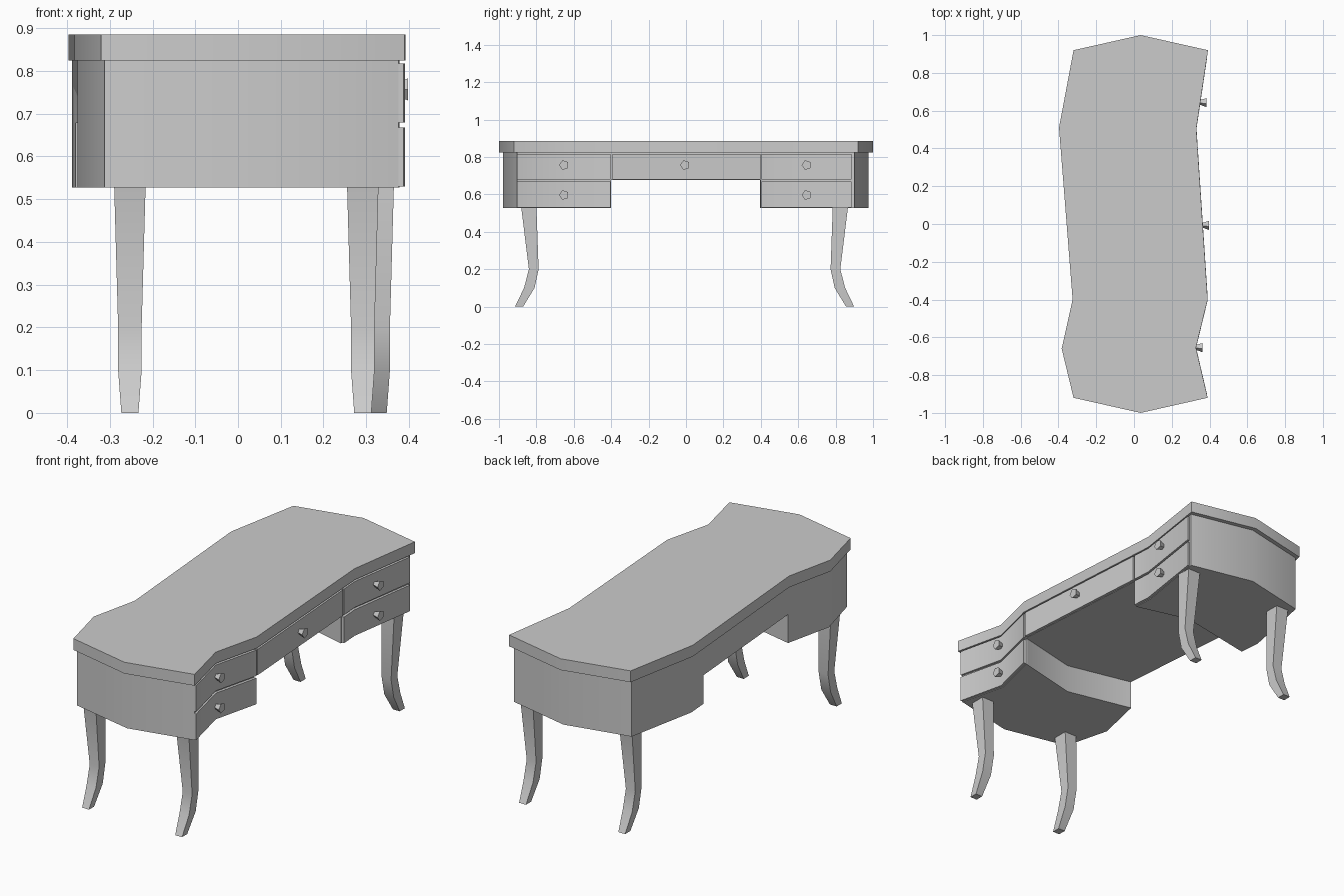
import bpy, bmesh, math
from mathutils import Matrix

if "Cube" in bpy.data.objects:
    bpy.data.objects.remove(bpy.data.objects["Cube"])

mat = bpy.data.materials.new("light_grey")
mat.diffuse_color = (0.6, 0.6, 0.6, 1)
mat.use_nodes = True
mat.node_tree.nodes["Principled BSDF"].inputs["Base Color"].default_value = mat.diffuse_color

# wavy drawer-side edge and wavy back edge, as (x, y)
FRONT = [(0.39, -0.92), (0.328, -0.655), (0.39, -0.40), (0.33, 0.505), (0.392, 0.92)]
BACK = [(-0.32, 0.92), (-0.397, 0.51), (-0.325, -0.40), (-0.383, -0.66), (-0.32, -0.92)]


def finish(name, bm):
    bmesh.ops.recalc_face_normals(bm, faces=bm.faces)
    me = bpy.data.meshes.new(name)
    bm.to_mesh(me)
    bm.free()
    me.materials.append(mat)
    ob = bpy.data.objects.new(name, me)
    bpy.context.collection.objects.link(ob)
    return ob


def smooth(ob):
    bpy.ops.object.select_all(action='DESELECT')
    ob.select_set(True)
    bpy.context.view_layer.objects.active = ob
    bpy.ops.object.shade_smooth_by_angle(angle=math.radians(30))


def prism(name, pts, z0, z1):
    """Extrude a flat outline from z0 up to z1."""
    bm = bmesh.new()
    face = bm.faces.new([bm.verts.new((x, y, z0)) for x, y in pts])
    top = bmesh.ops.extrude_face_region(bm, geom=[face])["geom"]
    for v in top:
        if isinstance(v, bmesh.types.BMVert):
            v.co.z = z1
    return finish(name, bm)


def front_x(y):
    """Depth of the drawer-side edge at y."""
    for (x0, y0), (x1, y1) in zip(FRONT, FRONT[1:]):
        if y <= y1:
            return x0 + (x1 - x0) * (y - y0) / (y1 - y0)
    return FRONT[-1][0]


# table top
smooth(prism("table_top", FRONT + [(0.035, 1.0)] + BACK + [(0.035, -1.0)], 0.825, 0.885))

# cabinet body with the kneehole cut out
inset = lambda pts, dx: [(x + dx, max(-0.903, min(0.9, y))) for x, y in pts]
outline = inset(FRONT, -0.014) + [(0.035, 0.976)] + inset(BACK, 0.008) + [(0.035, -0.978)]
body = prism("cabinet_body", outline, 0.527, 0.825)
knee = prism("kneehole_cutter",
             [(0.6, -0.4), (0.38, -0.4), (0.035, -0.48), (-0.32, -0.4), (-0.6, -0.4),
              (-0.6, 0.395), (-0.38, 0.395), (0.035, 0.475), (0.34, 0.395), (0.6, 0.395)],
             0.3, 0.678)
knee.hide_render = True
mod = body.modifiers.new("kneehole", 'BOOLEAN')
mod.operation, mod.object, mod.solver = 'DIFFERENCE', knee, 'EXACT'
bpy.context.view_layer.objects.active = body
bpy.ops.object.modifier_apply(modifier=mod.name)
bpy.data.objects.remove(knee)
smooth(body)


# drawer fronts that follow the wavy edge
def drawer(name, y0, y1, z0, z1):
    ys = [y0] + [y for _, y in FRONT if y0 < y < y1] + [y1]
    pts = [(front_x(y) + 0.001, y) for y in ys]
    pts += [(front_x(y) - 0.025, y) for y in reversed(ys)]
    smooth(prism(name, pts, z0, z1))


# five-sided knobs flaring outward
def knob(name, y, z):
    bm = bmesh.new()
    bmesh.ops.create_cone(bm, cap_ends=True, segments=5, radius1=0.012, radius2=0.027,
                          depth=0.04, matrix=Matrix.Translation((front_x(y) + 0.014, y, z))
                          @ Matrix.Rotation(math.pi / 2, 4, 'Y') @ Matrix.Rotation(math.pi, 4, 'Z'))
    finish(name, bm)


for side, y0, y1, yk in (("left", -0.903, -0.403, -0.652), ("right", 0.405, 0.885, 0.645)):
    for row, z0, z1, zk in (("lower", 0.53, 0.668, 0.597), ("upper", 0.68, 0.817, 0.757)):
        drawer(f"{side}_{row}_drawer", y0, y1, z0, z1)
        knob(f"{side}_{row}_knob", yk, zk)
drawer("middle_drawer", -0.393, 0.397, 0.68, 0.817)
knob("middle_knob", -0.005, 0.757)

# curved legs: z, outer y, inner y, half width
LEG = [(0.0, 0.914, 0.871, 0.02), (0.1, 0.866, 0.81, 0.0275),
       (0.2, 0.84, 0.788, 0.0275), (0.54, 0.882, 0.80, 0.037)]


def leg(name, cx, sign, shift):
    bm = bmesh.new()
    rings = [[bm.verts.new((cx + sx * w, sign * (yy - shift), z))
              for sx, yy in ((-1, yo), (1, yo), (1, yi), (-1, yi))] for z, yo, yi, w in LEG]
    for a, b in zip(rings, rings[1:]):
        for i in range(4):
            j = (i + 1) % 4
            bm.faces.new((a[i], a[j], b[j], b[i]))
    bm.faces.new(rings[0])
    bm.faces.new(rings[-1])
    smooth(finish(name, bm))


leg("left_front_leg", 0.292, -1, 0)
leg("left_back_leg", -0.253, -1, 0)
leg("right_front_leg", 0.328, 1, 0.015)
leg("right_back_leg", -0.253, 1, 0.015)
